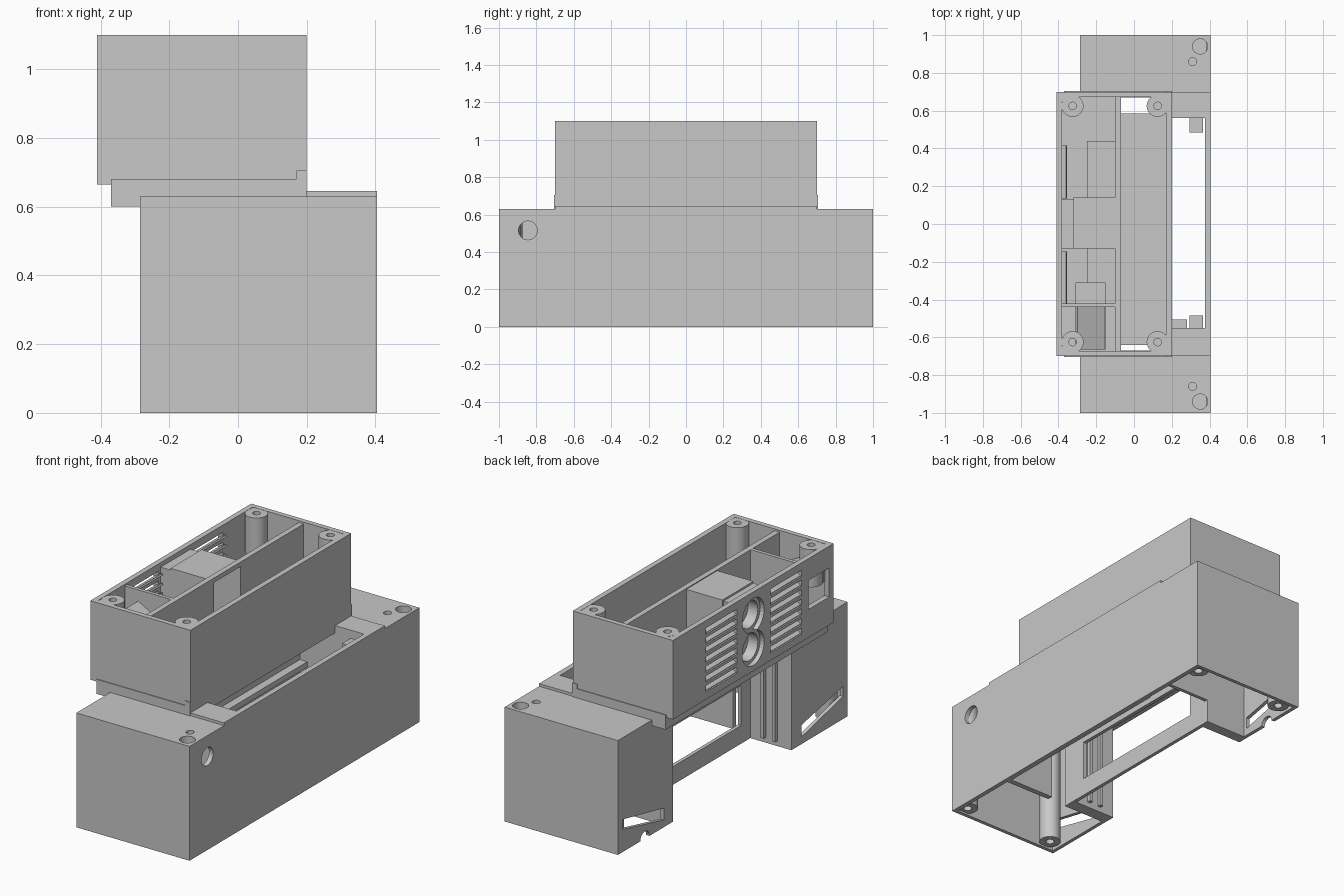
import bpy, bmesh, math
from mathutils import Matrix, Vector

cube = bpy.data.objects.get("Cube")
if cube:
    bpy.data.objects.remove(cube, do_unlink=True)

plastic = bpy.data.materials.new("grey plastic")
plastic.use_nodes = True
plastic.diffuse_color = (0.58, 0.58, 0.58, 1)
plastic.node_tree.nodes["Principled BSDF"].inputs["Base Color"].default_value = (0.58, 0.58, 0.58, 1)


def finish(bm, name):
    bmesh.ops.recalc_face_normals(bm, faces=bm.faces)
    mesh = bpy.data.meshes.new(name)
    bm.to_mesh(mesh)
    bm.free()
    mesh.materials.append(plastic)
    obj = bpy.data.objects.new(name, mesh)
    bpy.context.collection.objects.link(obj)
    return obj


def box(name, x, y, z, tilt=0):
    """Box from ranges, optionally tilted about its own y axis."""
    bm = bmesh.new()
    bmesh.ops.create_cube(bm, size=1)
    size = [b - a for a, b in (x, y, z)]
    centre = Vector([(a + b) / 2 for a, b in (x, y, z)])
    m = Matrix.Translation(centre) @ Matrix.Rotation(tilt, 4, "Y") @ Matrix.Diagonal((*size, 1))
    bmesh.ops.transform(bm, matrix=m, verts=bm.verts)
    return finish(bm, name)


def rod(name, centre, r, length, axis="Z"):
    bm = bmesh.new()
    turn = Matrix.Rotation(math.pi / 2, 4, "Y") if axis == "X" else Matrix()
    bmesh.ops.create_cone(bm, cap_ends=True, segments=32, radius1=r, radius2=r, depth=length,
                          matrix=Matrix.Translation(centre) @ turn)
    return finish(bm, name)


def prism(name, points, x):
    """Extrude a y-z outline along x."""
    bm = bmesh.new()
    face = bm.faces.new([bm.verts.new((x[0], y, z)) for y, z in points])
    new = bmesh.ops.extrude_face_region(bm, geom=[face])["geom"]
    verts = [v for v in new if isinstance(v, bmesh.types.BMVert)]
    bmesh.ops.translate(bm, vec=(x[1] - x[0], 0, 0), verts=verts)
    return finish(bm, name)


def carve(obj, cutters):
    """Cut shapes away, then discard them."""
    for c in cutters:
        mod = obj.modifiers.new("cut", "BOOLEAN")
        mod.operation, mod.solver, mod.object = "DIFFERENCE", "EXACT", c
    graph = bpy.context.evaluated_depsgraph_get()
    mesh = bpy.data.meshes.new_from_object(obj.evaluated_get(graph))
    obj.modifiers.clear()
    obj.data = mesh
    for c in cutters:
        bpy.data.objects.remove(c, do_unlink=True)
    return obj


def span(s, a, b):
    return tuple(sorted((s * a, s * b)))


def end_openings():
    return [box("cut", (-0.07, 0.17), y, (0.5, 0.9)) for y in ((-0.67, -0.64), (0.585, 0.67))]


def slot():
    return box("cut", (0.2, 0.375), (-0.55, 0.56), (0.5, 0.9))


# Lower housing: open underneath, recessed on one long side
cuts = end_openings() + [
    slot(),
    box("cut", (-0.015, 0.375), (-0.55, 0.56), (-0.1, 0.605)),
    box("cut", (-0.4, -0.035), (-0.51, 0.52), (-0.1, 0.6)),
    box("cut", (-0.1, 0.1), (-0.43, 0.44), (0.1, 0.32)),
    box("cut", (-0.015, 0.375), (0.5, 0.65), (-0.1, 0.13)),
    box("cut", (-0.015, 0.1), (-0.65, -0.5), (-0.1, 0.55)),
    rod("cut", (0.4, -0.845, 0.515), 0.05, 0.2, "X"),
    rod("cut", (-0.28, 0.765, 0), 0.04, 0.1, "X"),
]
for s in (-1, 1):
    cuts.append(box("cut", (-0.265, 0.38), span(s, 0.58, 0.98), (-0.1, 0.605)))
    outline = [(s * 0.6, 0.04), (s * 0.96, 0.125), (s * 0.96, 0.18), (s * 0.6, 0.105)]
    cuts.append(prism("cut", outline, (-0.35, -0.25)))
    cuts.append(rod("cut", (0.35, s * 0.94, 0.6), 0.04, 0.2))
    cuts.append(rod("cut", (0.31, s * 0.86, 0.66), 0.021, 0.1))
carve(box("lower_housing", (-0.285, 0.405), (-1, 1), (0, 0.63)), cuts)
box("recess_ledge", (-0.02, 0.03), (-0.55, 0.56), (0.37, 0.4))

# Raised rim around the long slot
carve(box("slot_rim", (0.17, 0.405), (-0.7, 0.7), (0.62, 0.645)), [slot()])

# Screw posts inside the lower housing
for s, end in ((-1, "front"), (1, "back")):
    carve(rod(end + "_left_lower_post", (0.35, s * 0.94, 0.31), 0.055, 0.6),
          [rod("cut", (0.35, s * 0.94, 0.6), 0.04, 0.6), rod("cut", (0.35, s * 0.94, 0), 0.022, 0.4)])
    carve(rod(end + "_right_lower_post", (-0.205, s * 0.93, 0.31), 0.055, 0.6),
          [rod("cut", (-0.205, s * 0.93, 0), 0.022, 0.5)])
    box(end + "_slot_tab", (0.295, 0.365), span(s, 0.485, 0.57), (0.5, 0.6))
    for i in range(2):
        x = -0.2 + 0.07 * i
        box(end + "_recess_rib", (x, x + 0.02), span(s, 0.49, 0.53), (0.03, 0.6))
box("small_slot_tab", (0.2, 0.28), (-0.56, -0.505), (0.5, 0.6))

# Connecting flange between the housings
carve(box("flange", (-0.37, 0.17), (-0.705, 0.705), (0.6, 0.68)), end_openings())
box("flange_lip", (0.17, 0.2), (-0.705, 0.705), (0.63, 0.705))

# Upper housing with vents, twin round ports and a square port
cuts = end_openings() + [
    box("cut", (-0.38, 0.17), (-0.672, 0.672), (0.68, 1.2)),
    box("cut", (-0.5, -0.36), (-0.66, -0.48), (0.82, 0.98)),
]
for z in (0.79, 0.97):
    cuts.append(rod("cut", (-0.4, 0, z), 0.095, 0.1, "X"))
for y in ((0.14, 0.41), (-0.42, -0.15)):
    for i in range(7):
        z = 0.705 + 0.053 * i
        cuts.append(box("cut", (-0.45, -0.34), y, (z, z + 0.036)))
        # Louvre blades rise towards the inside
        box("louvre", (-0.405, -0.355), (y[0] - 0.005, y[1] + 0.005), (z + 0.008, z + 0.018), -0.5)
carve(box("upper_housing", (-0.41, 0.2), (-0.7, 0.7), (0.665, 1.1)), cuts)

# Corner posts of the upper housing, filled into the corners
for side, x, wall in (("right", -0.325, -0.385), ("left", 0.125, 0.175)):
    for end, s in (("front", -1), ("back", 1)):
        carve(rod(f"{end}_{side}_upper_post", (x, s * 0.625, 0.995), 0.058, 0.208),
              [rod("cut", (x, s * 0.625, 1.1), 0.02, 0.3)])
        inner = wall + 0.4 * (x - wall)
        box(f"{end}_{side}_corner_fill", tuple(sorted((inner, wall))), span(s, 0.645, 0.675), (0.9, 1.098))

# Long divider and the hollow central block, open towards the channel
opening = ((-0.295, 0), (-0.11, 0.12), (0.68, 1.065))
carve(box("divider", (-0.1, -0.07), (-0.675, 0.675), (0.67, 1.09)), [box("cut", *opening)])
carve(box("central_block", (-0.32, -0.1), (-0.13, 0.14), (0.67, 1.085)), [box("cut", *opening)])
carve(box("port_sleeve", (-0.385, -0.315), (-0.13, 0.13), (0.67, 1.075)),
      [rod("cut", (-0.36, 0, z), 0.075, 0.07, "X") for z in (0.79, 0.97)])
box("back_ledge", (-0.25, -0.1), (0.14, 0.44), (0.67, 0.72))
box("front_ledge", (-0.25, -0.1), (-0.42, -0.13), (0.67, 0.72))

# Cross wall and sloped bracket in the front corner
box("cross_wall", (-0.385, -0.09), (-0.44, -0.42), (0.67, 1.09))
box("sloped_bracket", (-0.315, -0.15), (-0.665, -0.44), (0.97, 0.99), 0.5)
box("bracket_support", (-0.165, -0.15), (-0.665, -0.44), (0.67, 0.94))
box("small_support", (-0.31, -0.15), (-0.42, -0.31), (0.67, 0.8))

# Smooth shading for the round parts
for o in bpy.context.collection.objects:
    if o.type == "MESH" and "post" in o.name:
        bpy.ops.object.select_all(action="DESELECT")
        o.select_set(True)
        bpy.context.view_layer.objects.active = o
        bpy.ops.object.shade_smooth_by_angle()
